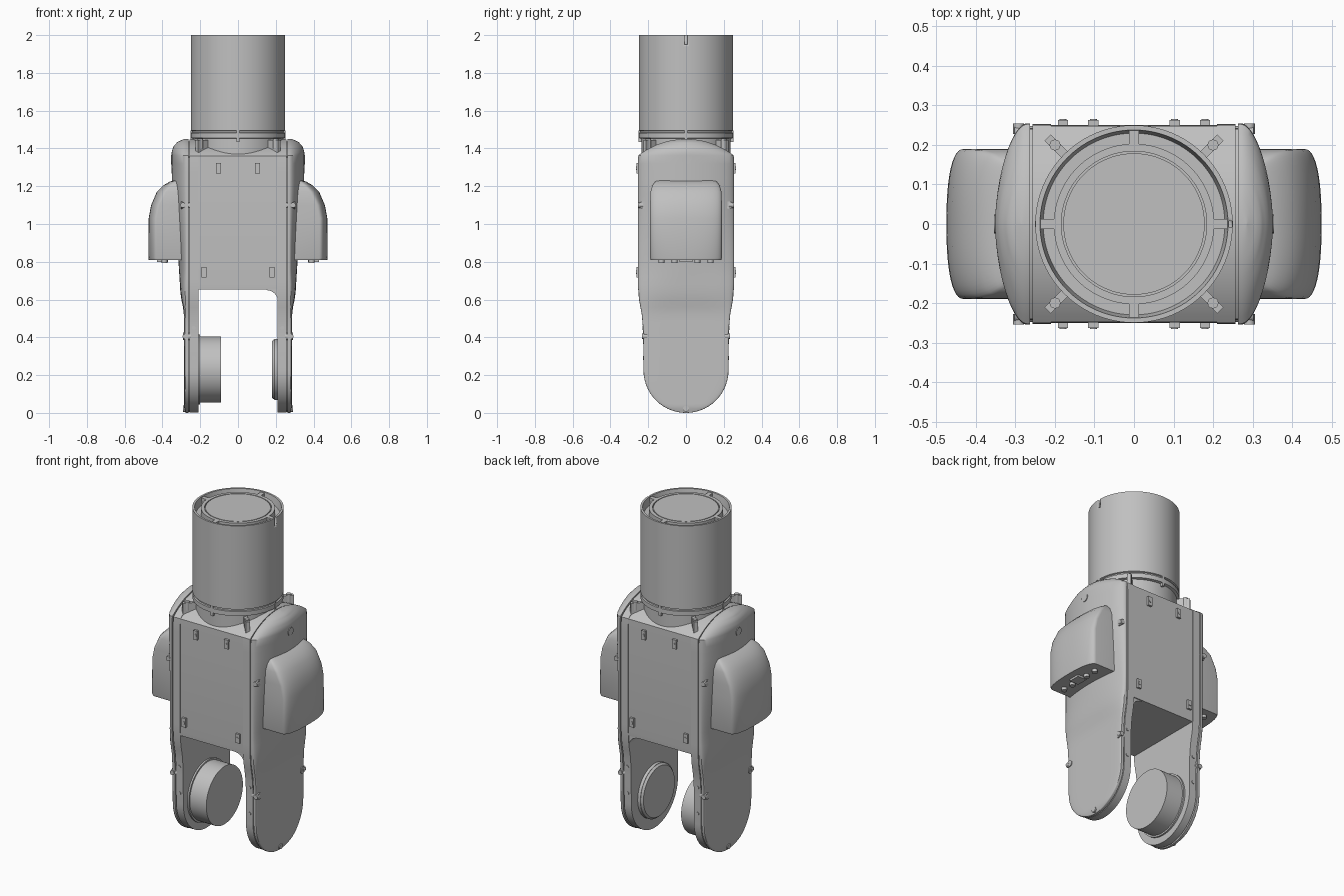
import bpy, bmesh, math
from mathutils import Matrix, Vector

if "Cube" in bpy.data.objects:
    bpy.data.objects.remove(bpy.data.objects["Cube"])

grey = bpy.data.materials.new("light_grey")
grey.use_nodes = True
grey.diffuse_color = (0.53, 0.53, 0.53, 1)
grey.node_tree.nodes["Principled BSDF"].inputs["Base Color"].default_value = (0.53, 0.53, 0.53, 1)


def finish(name, bm, angle=32):
    bmesh.ops.recalc_face_normals(bm, faces=bm.faces)
    mesh = bpy.data.meshes.new(name)
    bm.to_mesh(mesh)
    bm.free()
    mesh.materials.append(grey)
    mesh.shade_smooth()
    mesh.set_sharp_from_angle(angle=math.radians(angle))
    ob = bpy.data.objects.new(name, mesh)
    bpy.context.collection.objects.link(ob)
    return ob


def loft(name, rings, angle=32):
    """Skin a stack of equally sized closed rings and cap both ends."""
    bm = bmesh.new()
    rows = [[bm.verts.new(p) for p in ring] for ring in rings]
    n = len(rows[0])
    for a, b in zip(rows, rows[1:]):
        for i in range(n):
            j = (i + 1) % n
            bm.faces.new((a[i], a[j], b[j], b[i]))
    bm.faces.new(rows[0])
    bm.faces.new(rows[-1])
    return finish(name, bm, angle)


def box(name, centre, size, turn=0):
    bm = bmesh.new()
    m = Matrix.Translation(centre) @ Matrix.Rotation(turn, 4, 'Z') @ Matrix.Diagonal((*size, 1))
    bmesh.ops.create_cube(bm, size=1, matrix=m)
    return finish(name, bm)


def rod(name, start, end, radius, sides=16, tip=None):
    start, end = Vector(start), Vector(end)
    axis = end - start
    m = Matrix.Translation((start + end) / 2) @ axis.to_track_quat('Z', 'Y').to_matrix().to_4x4()
    bm = bmesh.new()
    bmesh.ops.create_cone(bm, cap_ends=True, segments=sides, radius1=radius,
                          radius2=tip or radius, depth=axis.length, matrix=m)
    return finish(name, bm)


def lerp(table, z):
    for (z0, a), (z1, b) in zip(table, table[1:]):
        if z <= z1:
            return a + (b - a) * max(0, z - z0) / (z1 - z0)
    return table[-1][1]


# Outline of the fork arm seen from the side
FOOT, ARCH, TOP = 0.225, 0.41, 1.45
WAIST = [(0.22, 0.225), (0.44, 0.227), (0.52, 0.234), (0.6, 0.249), (0.68, 0.255)]


def half_width(z):
    if z < FOOT:
        return math.sqrt(max(0.00001, FOOT ** 2 - (FOOT - z) ** 2))
    rise = max(0, z - TOP + ARCH)
    return min(lerp(WAIST, z), math.sqrt(max(0.00001, ARCH ** 2 - rise ** 2)))


FOOT_Z = [FOOT * (1 - math.cos(math.pi / 2 * i / 14)) for i in range(15)]
MID_Z = [0.36 + 0.04 * i for i in range(25)]
TOP_Z = [TOP - 0.087 * (1 - i / 12) ** 2 for i in range(13)]
LEVELS = FOOT_Z + MID_Z + TOP_Z


def slab(name, x0, x1, levels, inset):
    """Extrude the arm outline along x."""
    z_mid = (levels[0] + levels[-1]) / 2
    k = 1 - inset / (levels[-1] - z_mid)
    pts = [(max(half_width(z) - inset, 0.002), z_mid + (z - z_mid) * k) for z in levels]
    outline = pts + [(-w, z) for w, z in reversed(pts)]
    return loft(name, [[(x, y, z) for y, z in outline] for x in (x0, x1)], 25)


def section(side, z, w, x_in, x_edge, x_mid, power, steps=24):
    """Flat inner edge with a rounded outer bulge."""
    ring = [(side * x_in, -w, z)]
    for i in range(steps + 1):
        a = math.pi * (i / steps - 0.5)
        s, c = math.sin(a), max(0, math.cos(a))
        y = math.copysign(abs(s) ** (2 / power), s) * w
        ring.append((side * (x_edge + (x_mid - x_edge) * c ** (2 / power)), y, z))
    ring.append((side * x_in, w, z))
    return ring


# Central housing with arched top
slab("housing", -0.215, 0.215, [0.65, 0.68, 1.2] + TOP_Z, 0.004)

BULGE = [(0, 0.278), (0.03, 0.286), (0.54, 0.287), (0.62, 0.304), (0.8, 0.315),
         (1.2, 0.35), (1.38, 0.352), (1.41, 0.342), (1.435, 0.32), (1.45, 0.285)]
POWER = [(0.5, 6), (0.6, 3), (0.75, 1.9), (0.9, 1.75), (1.4, 1.75)]
POD = [(0.81, 0.187, 0.425, 0.473), (0.82, 0.19, 0.43, 0.475), (1.03, 0.19, 0.43, 0.473),
       (1.1, 0.19, 0.415, 0.46), (1.17, 0.188, 0.38, 0.43), (1.205, 0.178, 0.35, 0.395),
       (1.225, 0.162, 0.33, 0.36), (1.238, 0.135, 0.3, 0.315)]

for side, tag in ((-1, "right"), (1, "left")):
    # Fork arm: inner plate, seam filler and bulged outer shell
    slab(tag + "_arm_plate", side * 0.21, side * 0.257, LEVELS, 0.002)
    slab(tag + "_arm_seam", side * 0.22, side * 0.268, LEVELS, 0.012)
    loft(tag + "_arm_shell", [section(side, z, half_width(z), 0.263, 0.272, lerp(BULGE, z),
                                      lerp(POWER, z)) for z in LEVELS])
    # Side pod with its connectors underneath
    loft(tag + "_pod", [section(side, z, w, 0.27, e, m, 2.4) for z, w, e, m in POD])
    for y in (-0.13, -0.06, 0.06, 0.13):
        rod(tag + "_pod_bolt", (side * 0.39, y, 0.83), (side * 0.39, y, 0.793), 0.016, 12)
    box(tag + "_pod_socket", (side * 0.4, 0, 0.808), (0.06, 0.07, 0.02))
    # Screws on the shell
    rod(tag + "_crown_screw", (side * 0.33, 0, 1.34), (side * 0.355, 0, 1.34), 0.024)
    rod(tag + "_foot_screw", (side * 0.25, 0, 0.022), (side * 0.29, 0, 0.022), 0.016)
    for y in (-1, 1):
        for z, w, x in ((1.1, 0.228, 0.292), (0.405, 0.207, 0.28)):
            rod(tag + "_edge_screw", (side * 0.25, y * w, z), (side * (x + 0.01), y * w, z), 0.02)
            rod(tag + "_edge_screw_head", (side * x, y * w, z),
                (side * x, y * (w + 0.026), z), 0.014, 12)
        for z in (0.29, 0.45):
            w = half_width(z)
            rod(tag + "_rim_screw", (side * 0.235, y * (w - 0.02), z),
                (side * 0.235, y * (w + 0.002), z), 0.01, 12)
        # Clips on the front and back faces
        for x, z in ((0.103, 1.295), (0.18, 0.745)):
            box(tag + "_clip", (side * x, y * 0.252, z), (0.026, 0.022, 0.055))
            rod(tag + "_clip_screw", (side * x, y * 0.25, z),
                (side * x, y * 0.266, z), 0.009, 12)
        # Diagonal braces round the neck
        box(tag + "_brace", (side * 0.183, y * 0.183, 1.4), (0.1, 0.022, 0.09),
            math.atan2(y, side))
        rod(tag + "_brace_pin", (side * 0.2, y * 0.2, 1.4), (side * 0.2, y * 0.2, 1.452), 0.014, 12)

# Rounded inner corner under the housing
fillet = [(0.225, 0.66), (0.15, 0.66)]
fillet += [(0.15 + 0.062 * math.sin(a), 0.588 + 0.062 * math.cos(a))
           for a in (math.pi / 2 * i / 8 for i in range(9))]
fillet.append((0.225, 0.588))
loft("inner_corner", [[(x, y, z) for x, z in fillet] for y in (-0.243, 0.243)])

# Joint hubs facing each other inside the fork
rod("right_hub_base", (-0.2, 0, 0.23), (-0.225, 0, 0.23), 0.185, 64)
rod("right_hub", (-0.22, 0, 0.23), (-0.09, 0, 0.23), 0.175, 64)
rod("left_hub", (0.22, 0, 0.23), (0.192, 0, 0.23), 0.162, 64)
rod("left_hub_face", (0.195, 0, 0.23), (0.18, 0, 0.23), 0.162, 64, 0.15)

# Upper tube with neck, collar groove and ringed top
profile = [(0.001, 1.3), (0.235, 1.3), (0.235, 1.452), (0.25, 1.455), (0.25, 1.482),
           (0.242, 1.484), (0.242, 1.492), (0.25, 1.495), (0.25, 1.94), (0.25, 2.0),
           (0.238, 2.0), (0.23, 1.955), (0.203, 1.955), (0.203, 1.995), (0.184, 1.995),
           (0.184, 1.985), (0.179, 1.985), (0.179, 1.995), (0.001, 1.995)]
tube = loft("upper_tube", [[(r * math.cos(a), r * math.sin(a), z) for a in
                            (math.tau * i / 96 for i in range(96))] for r, z in profile])

# Keyway notch at the tube's rim
notch = box("notch_cutter", (0.25, 0, 1.985), (0.02, 0.016, 0.07))
notch.hide_render = True
notch.hide_viewport = True
cut = tube.modifiers.new("notch", 'BOOLEAN')
cut.operation = 'DIFFERENCE'
cut.object = notch

# Ribs across the top groove and index tabs at the collar
for i in range(4):
    a = math.pi / 2 * i
    c, s = math.cos(a), math.sin(a)
    box("top_rib", (0.215 * c, 0.215 * s, 1.97), (0.045, 0.026, 0.05), a)
    box("collar_tab", (0.241 * c, 0.241 * s, 1.465), (0.02, 0.014, 0.06), a)
